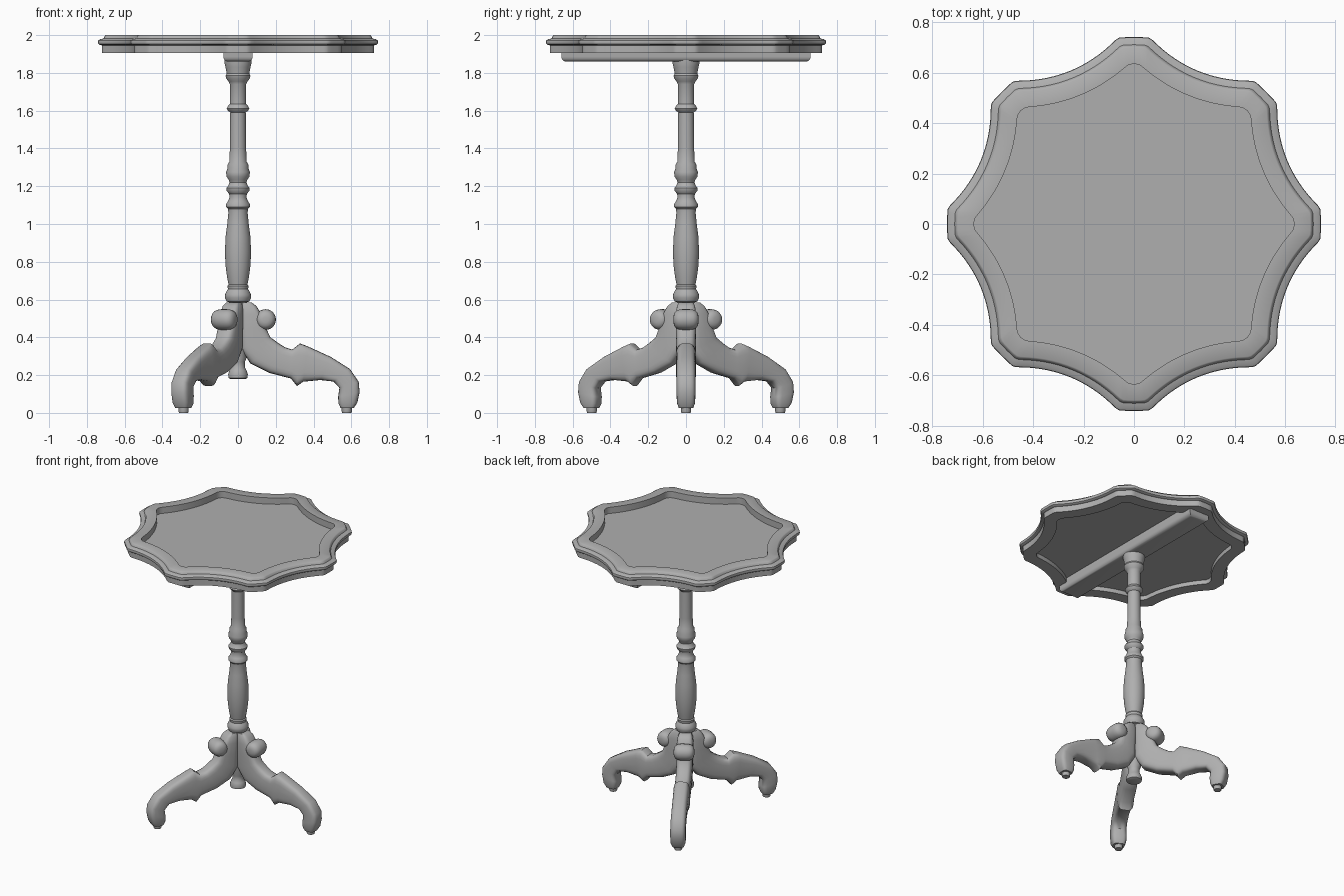
import bpy, bmesh
from math import sin, cos, pi, sqrt, radians, copysign
from mathutils import Matrix

GREY = bpy.data.materials.new("mid_grey")
GREY.diffuse_color = (0.43, 0.43, 0.43, 1)


def finish(name, bm, angle=35):
    bmesh.ops.recalc_face_normals(bm, faces=bm.faces)
    me = bpy.data.meshes.new(name)
    bm.to_mesh(me)
    bm.free()
    me.materials.append(GREY)
    ob = bpy.data.objects.new(name, me)
    bpy.context.collection.objects.link(ob)
    bpy.ops.object.select_all(action='DESELECT')
    bpy.context.view_layer.objects.active = ob
    ob.select_set(True)
    bpy.ops.object.shade_smooth_by_angle(angle=radians(angle))
    return ob


def loft(name, rings, angle=35):
    """Skin closed rings of points and cap both ends."""
    bm = bmesh.new()
    loops = [[bm.verts.new(p) for p in ring] for ring in rings]
    for a, b in zip(loops, loops[1:]):
        n = len(a)
        for i in range(n):
            j = (i + 1) % n
            bm.faces.new((a[i], a[j], b[j], b[i]))
    bm.faces.new(loops[0])
    bm.faces.new(loops[-1])
    return finish(name, bm, angle)


def lathe(name, profile, sides=32):
    return loft(name, [[(r * cos(2 * pi * i / sides), r * sin(2 * pi * i / sides), z)
                        for i in range(sides)] for r, z in profile])


# Eight-lobed outline: concave arcs between blunt tips, inset by d
HALF = [0, 2, 3.5, 4.5, 5.5, 7, 9, 11.5, 14, 17, 20]
STEPS = HALF + [22.5] + [45 - a for a in HALF[:0:-1]]


def outline(d, z):
    D, R, pts = 1.174, 0.515 + d, []
    for k in range(8):
        for s in STEPS:
            phi = radians(min(s, 45 - s))
            flat = (0.742 - d) / cos(phi)
            a = radians(22.5) - phi
            disc = R * R - (D * sin(a)) ** 2
            arc = D * cos(a) - sqrt(disc) if disc > 0 else 9
            r = 0.5 * (flat + arc - sqrt((flat - arc) ** 2 + 0.00008))  # rounded corner
            t = radians(45 * k + s)
            pts.append((r * cos(t), r * sin(t), z))
    return pts


# Table top: recessed field, raised moulded rim, hollow apron below
loft("table_top", [outline(d, z) for d, z in [
    (0.105, 1.955), (0.105, 2.0), (0.042, 2.0), (0.036, 1.996), (0.030, 1.982),
    (0.012, 1.978), (0.002, 1.972), (0, 1.963), (0.003, 1.953), (0.010, 1.948),
    (0.021, 1.946), (0.021, 1.905), (0.105, 1.905), (0.105, 1.935)]])

# Cross bar under the top, rounded along the lower edges
bm = bmesh.new()
bmesh.ops.create_cube(bm, size=1, matrix=Matrix.Translation((0, 0, 1.90)) @
                      Matrix.Diagonal((0.156, 1.32, 0.08, 1)))
low = [e for e in bm.edges if all(v.co.z < 1.9 for v in e.verts)]
bmesh.ops.bevel(bm, geom=low, offset=0.026, segments=4, profile=0.5, affect='EDGES')
finish("cross_bar", bm)

# Turned post
lathe("turned_post", [
    (0.04, 0.18), (0.05, 0.185), (0.052, 0.205), (0.045, 0.225), (0.037, 0.24),
    (0.037, 0.27), (0.045, 0.29), (0.045, 0.585), (0.060, 0.59), (0.069, 0.61),
    (0.069, 0.625), (0.060, 0.645), (0.053, 0.655), (0.056, 0.672), (0.050, 0.68),
    (0.058, 0.72), (0.066, 0.78), (0.069, 0.85), (0.066, 0.93), (0.057, 1.00),
    (0.051, 1.06), (0.053, 1.08), (0.063, 1.09), (0.063, 1.105), (0.053, 1.12),
    (0.045, 1.14), (0.047, 1.16), (0.060, 1.175), (0.062, 1.19), (0.050, 1.205),
    (0.045, 1.22), (0.050, 1.235), (0.060, 1.25), (0.063, 1.275), (0.055, 1.295),
    (0.055, 1.315), (0.046, 1.33), (0.043, 1.40), (0.041, 1.59), (0.053, 1.60),
    (0.060, 1.612), (0.053, 1.625), (0.043, 1.635), (0.043, 1.74), (0.050, 1.755),
    (0.062, 1.77), (0.066, 1.785), (0.060, 1.797), (0.066, 1.83), (0.071, 1.85),
    (0.071, 1.88)])

# Leg sections: inner/lower x z, outer/upper x z, half width
SECTIONS = [
    (.015, .585, .072, .585, .038), (.015, .565, .098, .565, .048),
    (.015, .52, .122, .525, .054), (.015, .45, .15, .445, .054),
    (.015, .34, .172, .40, .053), (.065, .262, .217, .367, .052),
    (.165, .212, .25, .347, .052), (.28, .182, .287, .335, .052),
    (.312, .142, .328, .368, .054), (.345, .165, .37, .352, .052),
    (.435, .174, .49, .297, .050), (.505, .166, .592, .233, .050),
    (.537, .132, .639, .165, .050), (.53, .085, .644, .11, .050),
    (.532, .05, .632, .055, .048), (.543, .026, .614, .026, .038)]


def section(x0, z0, x1, z1, w, n=24, e=0.55):
    pts = []
    for i in range(n):
        c, s = cos(2 * pi * i / n), sin(2 * pi * i / n)
        u = 0.5 + 0.5 * copysign(abs(c) ** e, c)
        pts.append((x0 + (x1 - x0) * u, w * copysign(abs(s) ** e, s), z0 + (z1 - z0) * u))
    return pts


def barrel(name, profile, place):
    ob = lathe(name, profile, 24)
    ob.data.transform(place)
    return ob


# Three scrolled legs, each with a rounded barrel scroll and a foot peg
SCROLL = [(0.015, 0.067), (0.032, 0.063), (0.045, 0.053), (0.052, 0.038), (0.055, 0.018)]
for n, ang in enumerate((0, 120, 240), 1):
    turn = Matrix.Rotation(radians(ang), 4, 'Z')
    leg = loft(f"leg_{n}", [section(*s) for s in SECTIONS], 50)
    leg.data.transform(turn)
    barrel(f"leg_scroll_{n}", [(r, -h) for r, h in SCROLL] + SCROLL[::-1],
           turn @ Matrix.Translation((0.146, 0, 0.494)) @ Matrix.Rotation(pi / 2, 4, 'X'))
    barrel(f"foot_peg_{n}", [(0.024, 0), (0.027, 0.008), (0.027, 0.05)],
           turn @ Matrix.Translation((0.576, 0, 0)))
